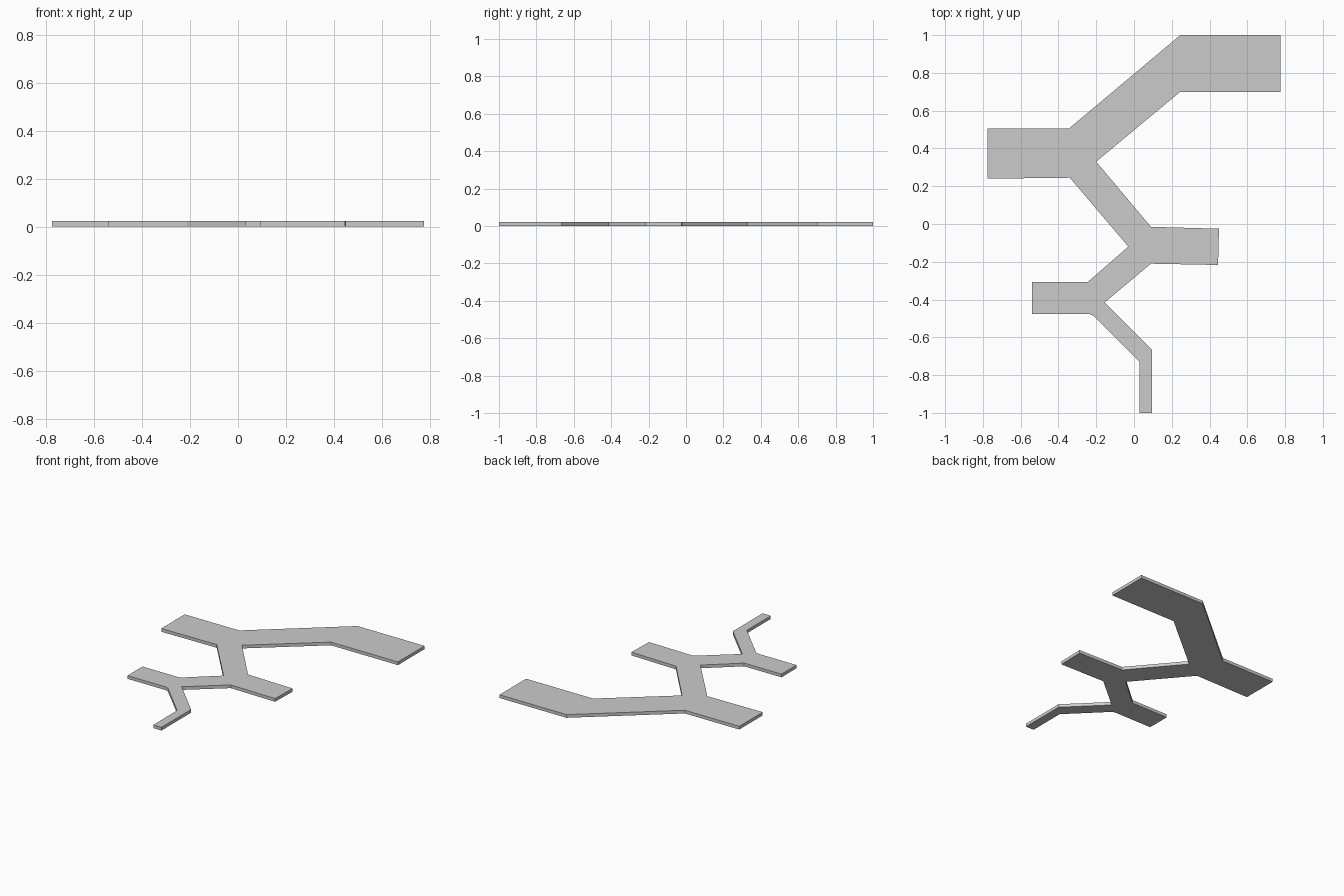
import bpy, bmesh

if "Cube" in bpy.data.objects:
    bpy.data.objects.remove(bpy.data.objects["Cube"])

THICKNESS = 0.023

# Outline of the branching plate, clockwise from the wide upper end
outline = [
    (0.775, 1.0), (0.775, 0.70), (0.245, 0.70), (-0.20, 0.33),      # wide end, first crotch
    (0.09, -0.015), (0.45, -0.025), (0.445, -0.217), (0.09, -0.21),  # right branch
    (-0.155, -0.415), (0.095, -0.665), (0.095, -1.0), (0.03, -1.0),  # thin tail
    (0.03, -0.73), (-0.215, -0.485), (-0.235, -0.477),
    (-0.54, -0.477), (-0.54, -0.307), (-0.245, -0.307),              # lower left branch
    (-0.03, -0.12), (-0.34, 0.245), (-0.775, 0.24),                  # upper left branch
    (-0.775, 0.505), (-0.345, 0.505), (0.245, 1.0),
]

# Extrude the outline into a flat plate
bm = bmesh.new()
base = bm.faces.new([bm.verts.new((x, y, 0)) for x, y in outline])
top = bmesh.ops.extrude_face_region(bm, geom=[base], use_keep_orig=True)
bmesh.ops.translate(bm, vec=(0, 0, THICKNESS),
                    verts=[g for g in top["geom"] if isinstance(g, bmesh.types.BMVert)])
bmesh.ops.recalc_face_normals(bm, faces=bm.faces)

mesh = bpy.data.meshes.new("branching_plate")
bm.to_mesh(mesh)
bm.free()
bpy.context.collection.objects.link(bpy.data.objects.new("branching_plate", mesh))
